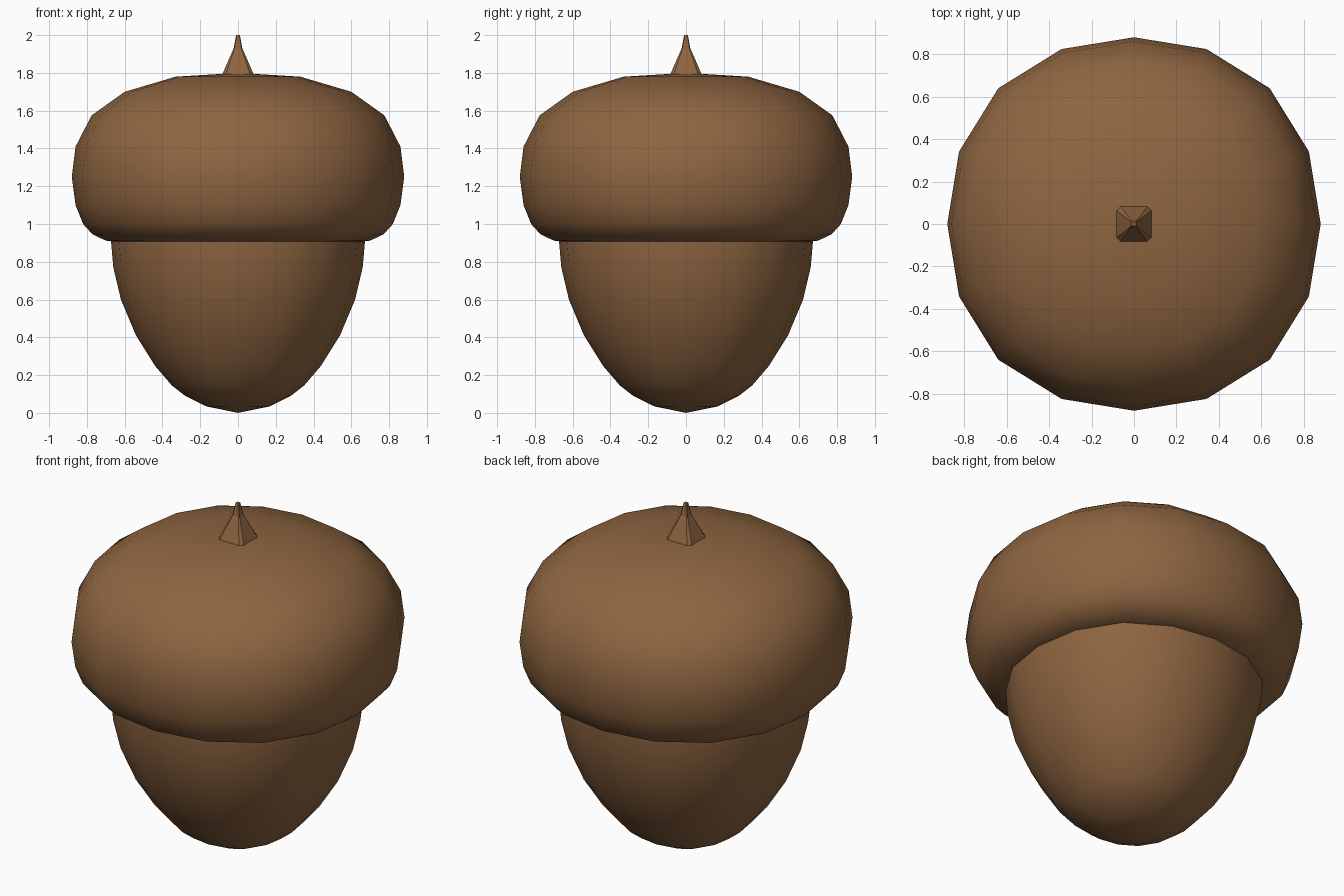
import bpy, bmesh, math

if "Cube" in bpy.data.objects:
    bpy.data.objects.remove(bpy.data.objects["Cube"])

def make_mat(name, col):
    m = bpy.data.materials.new(name)
    m.diffuse_color = col
    m.use_nodes = True
    m.node_tree.nodes["Principled BSDF"].inputs["Base Color"].default_value = m.diffuse_color
    return m

brown = make_mat("brown", (0.27, 0.13, 0.052, 1))

def ring(bm, r, z, n=16, square=0.014):
    # slightly squared-off circle
    vs = []
    for i in range(n):
        a = 2 * math.pi * i / n
        q = r * (1 + square * (1 - math.cos(4 * a)))
        vs.append(bm.verts.new((q * math.cos(a), q * math.sin(a), z)))
    return vs

def bridge(bm, a, b):
    n = len(a)
    for i in range(n):
        j = (i + 1) % n
        bm.faces.new((a[i], a[j], b[j], b[i]))

def fan(bm, loop, z):
    tip = bm.verts.new((0, 0, z))
    for i in range(len(loop)):
        bm.faces.new((loop[i], loop[(i + 1) % len(loop)], tip))

def finish(bm, name, smooth):
    bmesh.ops.recalc_face_normals(bm, faces=bm.faces[:])
    for f in bm.faces:
        f.smooth = smooth
    me = bpy.data.meshes.new(name)
    bm.to_mesh(me)
    bm.free()
    me.materials.append(brown)
    ob = bpy.data.objects.new(name, me)
    bpy.context.collection.objects.link(ob)
    return ob

def lathe(name, profile, z_start, z_end):
    bm = bmesh.new()
    rings = [ring(bm, r, z) for r, z in profile]
    for a, b in zip(rings, rings[1:]):
        bridge(bm, a, b)
    fan(bm, rings[0], z_start)
    fan(bm, rings[-1], z_end)
    return finish(bm, name, True)

# nut body, tucked a little way into the cap
lathe("nut", [(0.17, 0.035), (0.28, 0.09), (0.35, 0.145), (0.44, 0.25), (0.54, 0.41),
              (0.62, 0.60), (0.66, 0.77), (0.672, 0.905), (0.672, 0.95)], 0.0, 0.95)

# rounded cap with rolled-under rim
lathe("cap", [(0.65, 0.906), (0.70, 0.912), (0.77, 0.945), (0.82, 1.0), (0.86, 1.10),
              (0.88, 1.25), (0.86, 1.41), (0.775, 1.575), (0.60, 1.70), (0.33, 1.78)],
      0.906, 1.80)

# faceted square stem with clipped corners
bm = bmesh.new()
loops = []
for h, c, z in [(0.086, 0.02, 1.78), (0.08, 0.018, 1.80), (0.023, 0.005, 1.93), (0.01, 0.003, 2.0)]:
    k = h - c
    pts = [(h, -k), (h, k), (k, h), (-k, h), (-h, k), (-h, -k), (-k, -h), (k, -h)]
    loops.append([bm.verts.new((x, y, z)) for x, y in pts])
for a, b in zip(loops, loops[1:]):
    bridge(bm, a, b)
bm.faces.new(loops[0])
bm.faces.new(loops[-1])
finish(bm, "stem", False)
